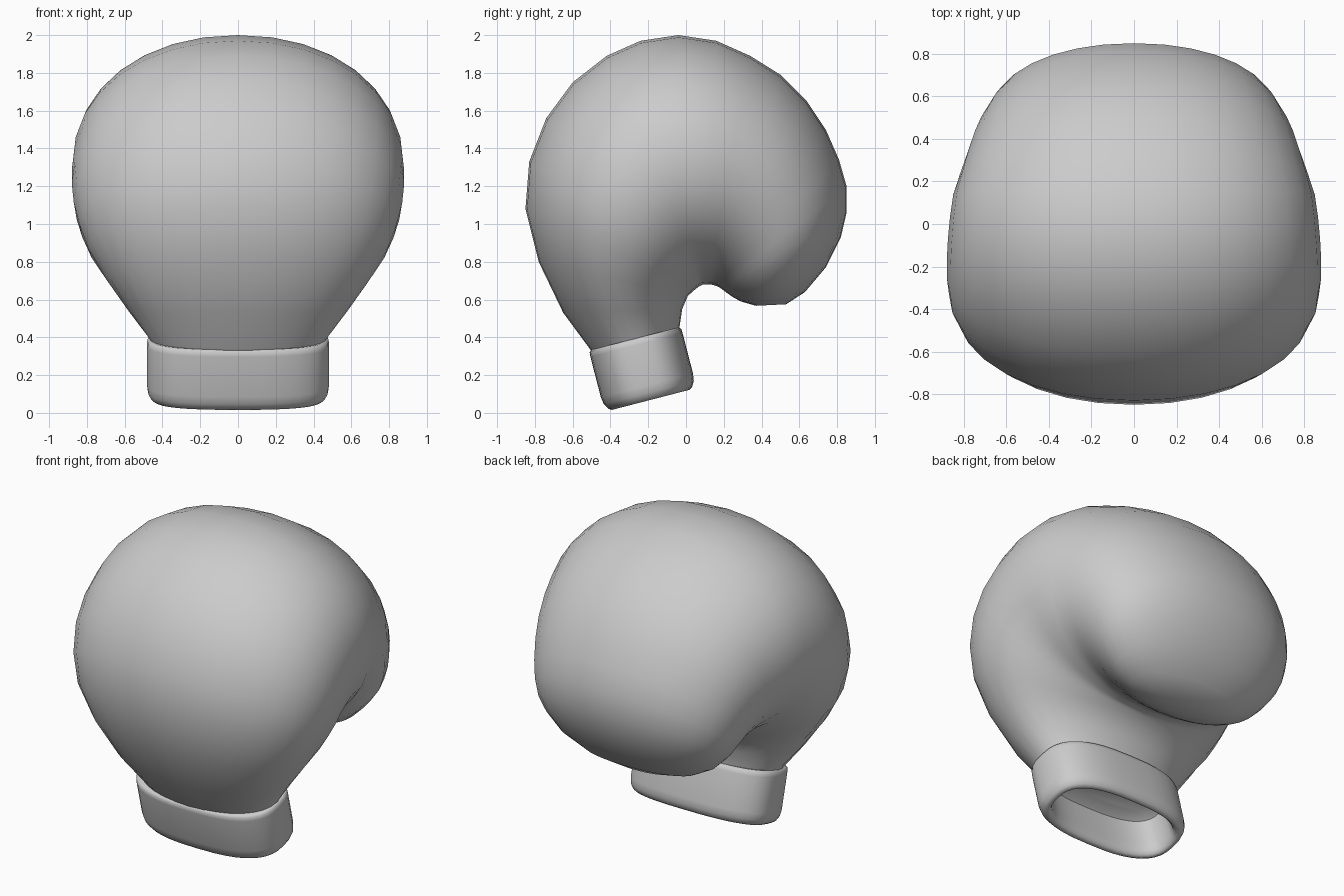
import bpy, bmesh, math
from mathutils import Vector

if "Cube" in bpy.data.objects:
    bpy.data.objects.remove(bpy.data.objects["Cube"])


def oval(center, half, width, power, count):
    """Ring spanned by the x axis and the 'half' vector."""
    pts = []
    for i in range(count):
        a = 2 * math.pi * i / count
        c, s = math.cos(a), math.sin(a)
        c = math.copysign(abs(c) ** (2 / power), c)
        s = math.copysign(abs(s) ** (2 / power), s)
        pts.append(center + half * c + Vector((width * s, 0, 0)))
    return pts


def loft(name, rings, angle):
    bm = bmesh.new()
    loops = [[bm.verts.new(p) for p in r] for r in rings]
    n = len(loops[0])
    for a, b in zip(loops, loops[1:]):
        for i in range(n):
            j = (i + 1) % n
            bm.faces.new((a[i], a[j], b[j], b[i]))
    for loop in (loops[0], loops[-1]):
        bm.faces.new(loop)
    bmesh.ops.recalc_face_normals(bm, faces=bm.faces)
    mesh = bpy.data.meshes.new(name)
    bm.to_mesh(mesh)
    bm.free()
    obj = bpy.data.objects.new(name, mesh)
    bpy.context.collection.objects.link(obj)
    bpy.ops.object.select_all(action='DESELECT')
    obj.select_set(True)
    bpy.context.view_layer.objects.active = obj
    bpy.ops.object.shade_smooth_by_angle(angle=math.radians(angle))
    return obj


# Padded mitt: rings fanned around the palm crease
# (inner y, inner z, outer y, outer z, half width)
sections = [
    (-.04, .40, -.48, .29, .45), (-.035, .45, -.51, .34, .47),
    (-.02, .55, -.65, .53, .58), (.01, .62, -.78, .80, .70),
    (.05, .655, -.85, 1.08, .79), (.07, .67, -.83, 1.33, .84),
    (.08, .675, -.74, 1.56, .87), (.09, .68, -.60, 1.75, .88),
    (.095, .68, -.42, 1.89, .88), (.10, .68, -.24, 1.97, .875),
    (.11, .68, -.04, 2.0, .865), (.115, .68, .16, 1.97, .85),
    (.12, .68, .34, 1.89, .82), (.13, .68, .50, 1.79, .79),
    (.14, .678, .64, 1.65, .76), (.15, .675, .74, 1.50, .73),
    (.16, .672, .81, 1.34, .70), (.175, .665, .85, 1.20, .67),
    (.19, .655, .85, 1.06, .64), (.21, .64, .82, .93, .59),
    (.245, .615, .74, .77, .51), (.29, .59, .63, .64, .38),
    (.37, .567, .53, .575, .20),
]
body = []
for iy, iz, oy, oz, w in sections:
    inner, outer = Vector((0, iy, iz)), Vector((0, oy, oz))
    body.append(oval((inner + outer) / 2, (outer - inner) / 2, w, 2.1, 32))
loft("mitt_body", body, 80)

# Tilted wrist cuff with rounded rims and a hollow opening
tilt = math.radians(14.5)
axis = Vector((0, -math.sin(tilt), math.cos(tilt)))
side = Vector((0, -math.cos(tilt), -math.sin(tilt)))
base = Vector((0, -.187, .069))
# (height along axis, inset from the outer wall)
profile = [(.33, .06), (.335, .015), (.325, .002), (.30, 0), (.08, 0),
           (.04, .006), (.012, .022), (0, .04), (.008, .058),
           (.03, .07), (.08, .075), (.25, .08), (.28, .14)]
cuff = [oval(base + axis * h, side * (.252 - d), .482 - d, 2.7, 40)
        for h, d in profile]
loft("wrist_cuff", cuff, 60)
